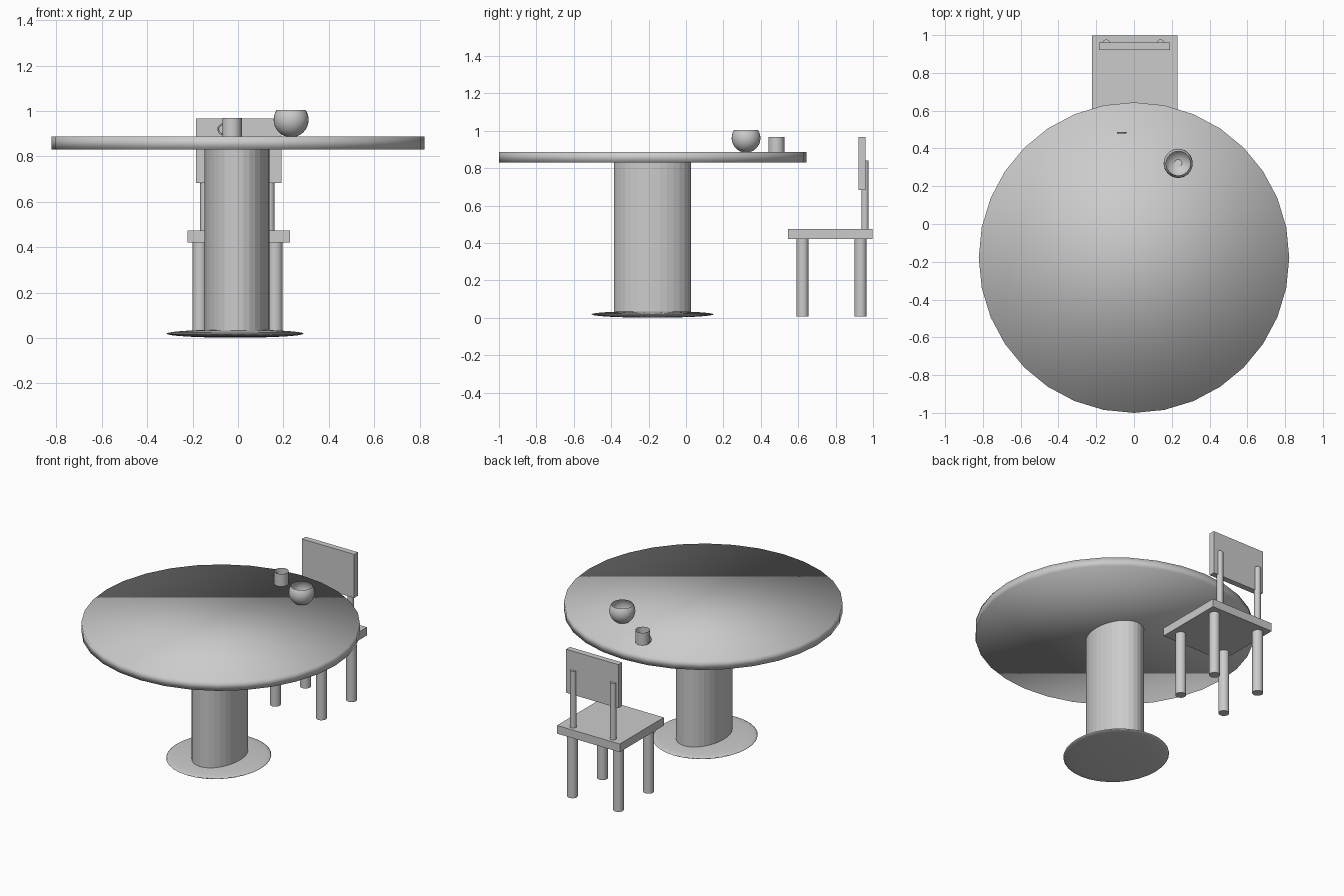
import bpy, bmesh, math

if "Cube" in bpy.data.objects:
    bpy.data.objects.remove(bpy.data.objects["Cube"])


def cylinder(name, x, y, z0, z1, rx, ry=None, fill='NGON'):
    bpy.ops.mesh.primitive_cylinder_add(vertices=32, radius=1, depth=1, end_fill_type=fill,
                                        location=(x, y, (z0 + z1) / 2))
    ob = bpy.context.object
    ob.name = name
    ob.scale = (rx, ry or rx, z1 - z0)
    bpy.ops.object.transform_apply(location=False, rotation=False, scale=True)
    return ob


def sphere(name, loc, scale):
    bpy.ops.mesh.primitive_uv_sphere_add(segments=32, ring_count=16, radius=1, location=loc)
    ob = bpy.context.object
    ob.name = name
    ob.scale = scale
    bpy.ops.object.transform_apply(location=False, rotation=False, scale=True)
    bpy.ops.object.shade_smooth()
    return ob


def box(name, x0, x1, y0, y1, z0, z1):
    bpy.ops.mesh.primitive_cube_add(size=1, location=((x0 + x1) / 2, (y0 + y1) / 2, (z0 + z1) / 2))
    ob = bpy.context.object
    ob.name = name
    ob.scale = (x1 - x0, y1 - y0, z1 - z0)
    bpy.ops.object.transform_apply(location=False, rotation=False, scale=True)
    return ob


def open_top(ob, z):
    # remove the faces above local height z
    bm = bmesh.new()
    bm.from_mesh(ob.data)
    faces = [f for f in bm.faces if f.calc_center_median().z > z]
    bmesh.ops.delete(bm, geom=faces, context='FACES')
    bm.to_mesh(ob.data)
    bm.free()


# Table: round top, oval column, lens-shaped foot
cylinder("table_top", 0, -0.178, 0.83, 0.887, 0.822)
bpy.ops.object.shade_smooth()
cylinder("table_column", -0.004, -0.18, 0.03, 0.835, 0.143, 0.206)
sphere("table_foot", (-0.013, -0.179, 0.019), (0.302, 0.326, 0.018))

# Chair: seat, four legs, two posts and a back panel
box("chair_seat", -0.222, 0.23, 0.545, 0.998, 0.421, 0.474)
for side, lx, px in (("left", -0.168, -0.147), ("right", 0.164, 0.141)):
    cylinder(f"front_{side}_leg", lx, 0.624, 0.008, 0.425, 0.032)
    cylinder(f"back_{side}_leg", lx, 0.934, 0.008, 0.425, 0.032)
    cylinder(f"{side}_back_post", px, 0.957, 0.47, 0.842, 0.02)
box("chair_back", -0.186, 0.191, 0.922, 0.96, 0.683, 0.966)

# Bowl: sphere with its top rings cut away
bowl = sphere("bowl", (0.234, 0.321, 0.961), (0.077, 0.077, 0.077))
open_top(bowl, 0.043)

# Mug: cup open at the top, with a ring handle
mug = cylinder("mug", -0.026, 0.483, 0.885, 0.968, 0.043)
open_top(mug, 0.04)
bpy.ops.mesh.primitive_torus_add(major_segments=32, minor_segments=10, major_radius=0.022,
                                 minor_radius=0.004, location=(-0.065, 0.483, 0.92),
                                 rotation=(math.pi / 2, 0, 0))
bpy.context.object.name = "mug_handle"
bpy.ops.object.shade_smooth()
